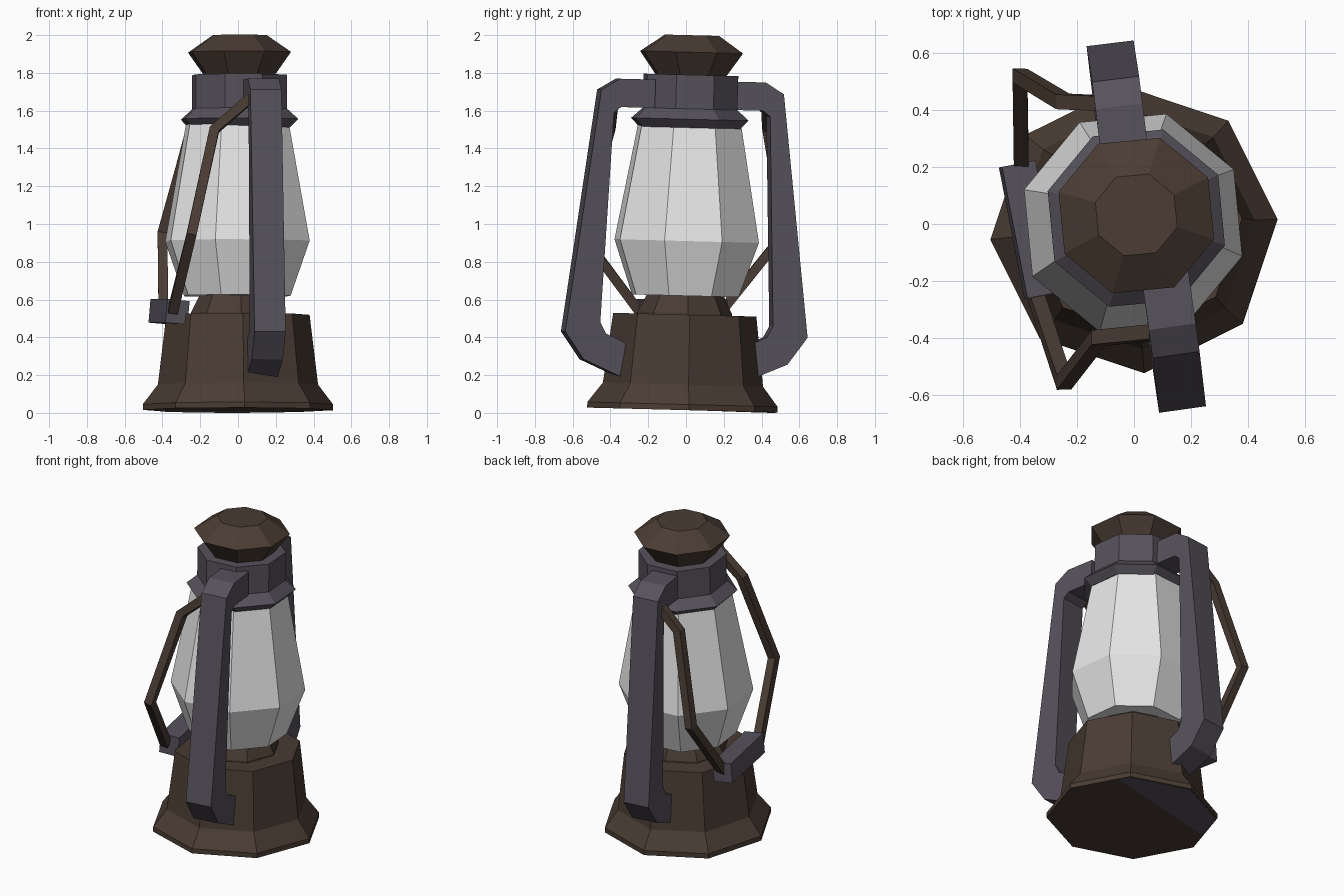
import bpy, bmesh, math
from mathutils import Matrix, Vector

if "Cube" in bpy.data.objects:
    bpy.data.objects.remove(bpy.data.objects["Cube"])


def material(name, rgb):
    m = bpy.data.materials.new(name)
    m.diffuse_color = (*rgb, 1)
    m.use_nodes = True
    m.node_tree.nodes["Principled BSDF"].inputs["Base Color"].default_value = m.diffuse_color
    return m


BROWN = material("dark_brown", (0.068, 0.045, 0.033))
GREY = material("purple_grey", (0.094, 0.083, 0.105))
GLASS = material("white_glass", (0.8, 0.8, 0.8))

# the whole lantern leans slightly backwards
LEAN = Matrix.Translation((0, -0.02, 0)) @ Matrix.Rotation(-0.026, 4, 'X')


def finish(bm, name, mat, matrix=LEAN):
    bm.transform(matrix)
    bmesh.ops.recalc_face_normals(bm, faces=bm.faces[:])
    me = bpy.data.meshes.new(name)
    bm.to_mesh(me)
    bm.free()
    me.materials.append(mat)
    ob = bpy.data.objects.new(name, me)
    bpy.context.collection.objects.link(ob)
    return ob


def octagon(name, mat, profile, angle, offset_x=0.0):
    """Eight-sided lathe of (radius, height) points, capped at both ends."""
    bm = bmesh.new()
    rings = []
    for r, z in profile:
        rings.append([bm.verts.new((offset_x + r * math.cos(math.radians(angle + 45 * i)),
                                    r * math.sin(math.radians(angle + 45 * i)), z))
                      for i in range(8)])
    for a, b in zip(rings, rings[1:]):
        for i in range(8):
            j = (i + 1) % 8
            bm.faces.new((a[i], a[j], b[j], b[i]))
    bm.faces.new(rings[0])
    bm.faces.new(rings[-1])
    return finish(bm, name, mat)


# base tank, neck, glass, collar and cap
octagon("base_tank", BROWN, [(0.505, 0.015), (0.505, 0.045), (0.425, 0.15), (0.38, 0.52)], 4)
octagon("burner_neck", BROWN, [(0.25, 0.50), (0.25, 0.53), (0.20, 0.63)], 4)
octagon("glass_chimney", GLASS,
        [(0.295, 0.62), (0.40, 0.91), (0.285, 1.53)], 28, -0.003)
octagon("collar", GREY, [(0.28, 1.51), (0.325, 1.555), (0.262, 1.61), (0.262, 1.79)], 28, 0.008)
octagon("cap", BROWN, [(0.19, 1.78), (0.285, 1.91), (0.15, 2.0)], 28, 0.008)

# thin grey plate let into the underside, showing towards the back
plate = octagon("underside_plate", GREY, [(0.495, 0.017), (0.495, 0.019)], 4)
for v in plate.data.vertices:
    v.co.z -= 0.01 * (v.co.y - 0.24 * v.co.x)

# side tubes: flat profile (radius, height) given a width, front and back
TUBE = [(0.2, 1.76), (0.39, 1.76), (0.488, 1.70), (0.648, 0.415), (0.545, 0.27), (0.35, 0.185),
        (0.32, 0.36), (0.43, 0.41), (0.462, 0.47), (0.418, 1.58), (0.38, 1.61), (0.2, 1.61)]
W = 0.083
for name, turn, shift in (("front_tube", 8, 0.08), ("back_tube", 187, -0.005)):
    bm = bmesh.new()
    sides = [[bm.verts.new((x, -r, z)) for r, z in TUBE] for x in (-W, W)]
    for s in sides:
        bm.faces.new(s)
    for i in range(len(TUBE)):
        j = (i + 1) % len(TUBE)
        bm.faces.new((sides[0][i], sides[0][j], sides[1][j], sides[1][i]))
    finish(bm, name, GREY, LEAN @ Matrix.Translation((shift, 0, 0))
           @ Matrix.Rotation(math.radians(turn), 4, 'Z'))

# grip block joining the carrying wires
bm = bmesh.new()
bmesh.ops.create_cube(bm, size=1, matrix=Matrix.Translation((-0.365, -0.02, 0.535))
                      @ Matrix.Rotation(math.radians(11), 4, 'Z')
                      @ Matrix.Rotation(math.radians(5), 4, 'Y')
                      @ Matrix.Diagonal((0.12, 0.47, 0.125, 1)))
finish(bm, "grip_block", GREY, Matrix.Identity(4))


# carrying wires: square section swept along a bent path
def wire(name, path, half=0.026):
    pts = [Vector(p) for p in path]
    bm = bmesh.new()
    rings = []
    for i, p in enumerate(pts):
        t = (pts[min(i + 1, len(pts) - 1)] - pts[max(i - 1, 0)]).normalized()
        side = t.cross(Vector((1, 0, 0))).normalized()
        other = t.cross(side)
        rings.append([bm.verts.new(p + half * (a * side + b * other))
                      for a, b in ((-1, -1), (1, -1), (1, 1), (-1, 1))])
    for a, b in zip(rings, rings[1:]):
        for i in range(4):
            j = (i + 1) % 4
            bm.faces.new((a[i], a[j], b[j], b[i]))
    bm.faces.new(rings[0])
    bm.faces.new(rings[-1])
    finish(bm, name, BROWN, Matrix.Identity(4))


wire("front_wire", [(0.07, -0.38, 1.67), (-0.125, -0.40, 1.50),
                    (-0.245, -0.555, 0.95), (-0.345, -0.25, 0.54)])
wire("back_wire", [(-0.03, 0.42, 1.69), (-0.25, 0.43, 1.50),
                   (-0.40, 0.52, 0.95), (-0.395, 0.19, 0.54)])
